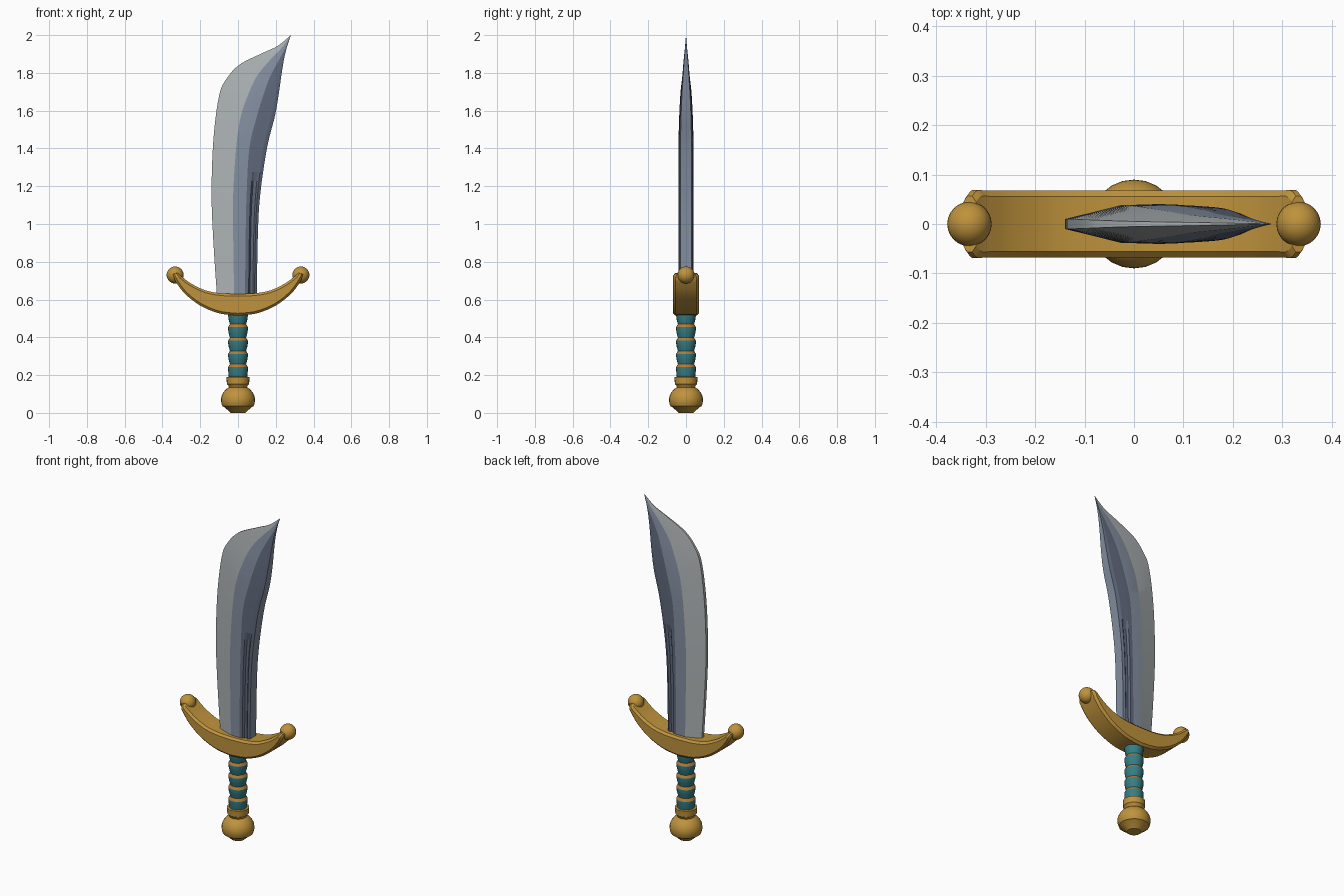
import bpy, bmesh, math
from mathutils import Vector

if "Cube" in bpy.data.objects:
    bpy.data.objects.remove(bpy.data.objects["Cube"])


def material(name, rgb):
    m = bpy.data.materials.new(name)
    m.diffuse_color = (*rgb, 1)
    m.use_nodes = True
    m.node_tree.nodes["Principled BSDF"].inputs["Base Color"].default_value = m.diffuse_color
    return m


GOLD = material("gold", (0.52, 0.29, 0.045))
TEAL = material("teal wrap", (0.035, 0.21, 0.235))
BRONZE = material("bronze cord", (0.43, 0.20, 0.04))
EDGE = material("pale edge steel", (0.42, 0.45, 0.46))
STEEL = material("blue steel", (0.23, 0.275, 0.35))
DARK = material("dark steel", (0.115, 0.14, 0.20))


def finish(name, bm, mats, angle):
    bmesh.ops.remove_doubles(bm, verts=bm.verts, dist=1e-5)
    bmesh.ops.recalc_face_normals(bm, faces=bm.faces)
    me = bpy.data.meshes.new(name)
    bm.to_mesh(me)
    bm.free()
    ob = bpy.data.objects.new(name, me)
    bpy.context.collection.objects.link(ob)
    for m in mats:
        me.materials.append(m)
    bpy.ops.object.select_all(action='DESELECT')
    ob.select_set(True)
    bpy.context.view_layer.objects.active = ob
    bpy.ops.object.shade_smooth_by_angle(angle=math.radians(angle))
    return ob


def loft(name, rings, mats, angle, span_mat=lambda ring, k: 0):
    """Skin closed rings of points; span_mat picks the material of each strip."""
    bm = bmesh.new()
    vs = [[bm.verts.new(p) for p in r] for r in rings]
    n = len(rings[0])
    for i in range(len(vs) - 1):
        for k in range(n):
            j = (k + 1) % n
            f = bm.faces.new((vs[i][k], vs[i][j], vs[i + 1][j], vs[i + 1][k]))
            f.material_index = span_mat(i, k)
    bm.faces.new(vs[0])
    bm.faces.new(vs[-1])
    return finish(name, bm, mats, angle)


def lathe(name, profile, mats, sides=24, angle=35, span_mat=lambda ring, k: 0):
    rings = [[(r * math.cos(2 * math.pi * k / sides),
               r * math.sin(2 * math.pi * k / sides), z) for k in range(sides)]
             for r, z in profile]
    return loft(name, rings, mats, angle, span_mat)


def smooth_rows(rows, steps):
    """Catmull-Rom resampling of rows of numbers."""
    out = []
    for i in range(len(rows) - 1):
        quad = [rows[max(i - 1, 0)], rows[i], rows[i + 1],
                rows[min(i + 2, len(rows) - 1)]]
        for s in range(steps):
            t = s / steps
            out.append([0.5 * (2 * b + (c - a) * t + (2*a - 5*b + 4*c - d) * t * t
                               + (3*b - a - 3*c + d) * t ** 3)
                        for a, b, c, d in zip(*quad)])
    return out + [list(rows[-1])]


# Blade stations: cutting edge, bevel line, ridge line, back (x, z each), thickness
STATIONS = [
    (-.11, .60, -.02, .60, .037, .60, .10, .60, 1),
    (-.13, .90, -.025, .90, .04, .90, .104, .90, 1),
    (-.14, 1.16, -.026, 1.14, .045, 1.14, .116, 1.14, 1),
    (-.13, 1.45, -.01, 1.40, .06, 1.40, .153, 1.40, 1),
    (-.10, 1.68, .015, 1.57, .10, 1.57, .195, 1.57, .9),
    (-.06, 1.77, .06, 1.70, .14, 1.70, .216, 1.69, .72),
    (.01, 1.845, .105, 1.79, .17, 1.78, .23, 1.79, .5),
    (.13, 1.905, .18, 1.88, .215, 1.865, .245, 1.88, .3),
    (.21, 1.943, .235, 1.937, .25, 1.93, .26, 1.94, .14),
    (.28, 2.0, .28, 2.0, .28, 2.0, .28, 2.0, 0),
]
rings = []
for row in smooth_rows(STATIONS, 6):
    edge, bevel, ridge, back = [Vector((row[i], 0, row[i + 1])) for i in (0, 2, 4, 6)]
    t = row[8]
    groove = 0.010 if back.z < 1.25 else 0   # fuller on the lower blade
    pts = [(edge, .010), (bevel, .038), (ridge, .040)]
    for f, y, sunk in ((.3, .039, 0), (.42, .038, 1), (.66, .037, 1),
                       (.8, .036, 0), (1, .029, 0)):
        pts.append((ridge.lerp(back, f), y - groove * sunk))
    front = [(p.x, -y * t, p.z) for p, y in pts]
    rings.append(front + [(x, -y, z) for x, y, z in reversed(front)])

# strips in ring order: bevel, flat, five dark, back, five dark, flat, bevel, edge
STRIPS = [0, 1] + [2] * 5 + [1] + [2] * 5 + [1, 0, 0]
loft("blade", rings, [EDGE, STEEL, DARK], 10, lambda i, k: STRIPS[k])

# Crescent guard: lower and upper curve (x, z each), half depth
half = smooth_rows([
    (0, .515, 0, .63, .068),
    (.10, .527, .085, .633, .068),
    (.20, .568, .17, .648, .068),
    (.28, .63, .245, .683, .068),
    (.327, .69, .29, .715, .068),
    (.338, .715, .308, .73, .068),
    (.345, .735, .32, .742, .057)], 4)
rows = [(-a, b, -c, d, e) for a, b, c, d, e in reversed(half[1:])] + half
rings = []
for bx, bz, tx, tz, d in rows:
    lo, hi = Vector((bx, 0, bz)), Vector((tx, 0, tz))
    cham = min(.3, .012 / (hi - lo).length)
    side = [(lo, d - .012), (lo.lerp(hi, cham), d),
            (lo.lerp(hi, 1 - cham), d), (hi, d - .012)]
    ring = [(p.x, -y, p.z) for p, y in side]
    rings.append(ring + [(x, -y, z) for x, y, z in reversed(ring)])
loft("guard", rings, [GOLD], 30)

# Ball ends of the guard
for sx, label in ((-1, "left"), (1, "right")):
    bm = bmesh.new()
    bmesh.ops.create_uvsphere(bm, u_segments=24, v_segments=14, radius=.045)
    bmesh.ops.translate(bm, verts=bm.verts, vec=(sx * .333, 0, .73))
    finish("guard_ball_" + label, bm, [GOLD], 40)

# Wrapped grip: flared turns, each closed by a narrow cord ledge
profile, cords = [(.043, .17)], []
for top in (.258, .328, .398, .470, .545):
    base = profile[-1][1]
    profile += [(.049, base + .022), (.0525, top - .028), (.0525, top - .016)]
    cords.append(len(profile) - 1)
    profile.append((.043, top))
lathe("grip", profile, [TEAL, BRONZE], 20, 25, lambda i, k: int(i in cords))

# Pommel: cut-off ball with a flared collar
ball = [(.038, 0), (.072, .03)]
for i in range(9):
    a = math.radians(-24 + i * 10.5)
    ball.append((.09 * math.cos(a), .068 + .08 * math.sin(a)))
ball.append((.046, .141))
lathe("pommel", ball, [GOLD], 24, 28)
lathe("collar", [(.046, .13), (.05, .143), (.059, .153), (.061, .19), (.045, .192)],
      [GOLD], 24, 28)
